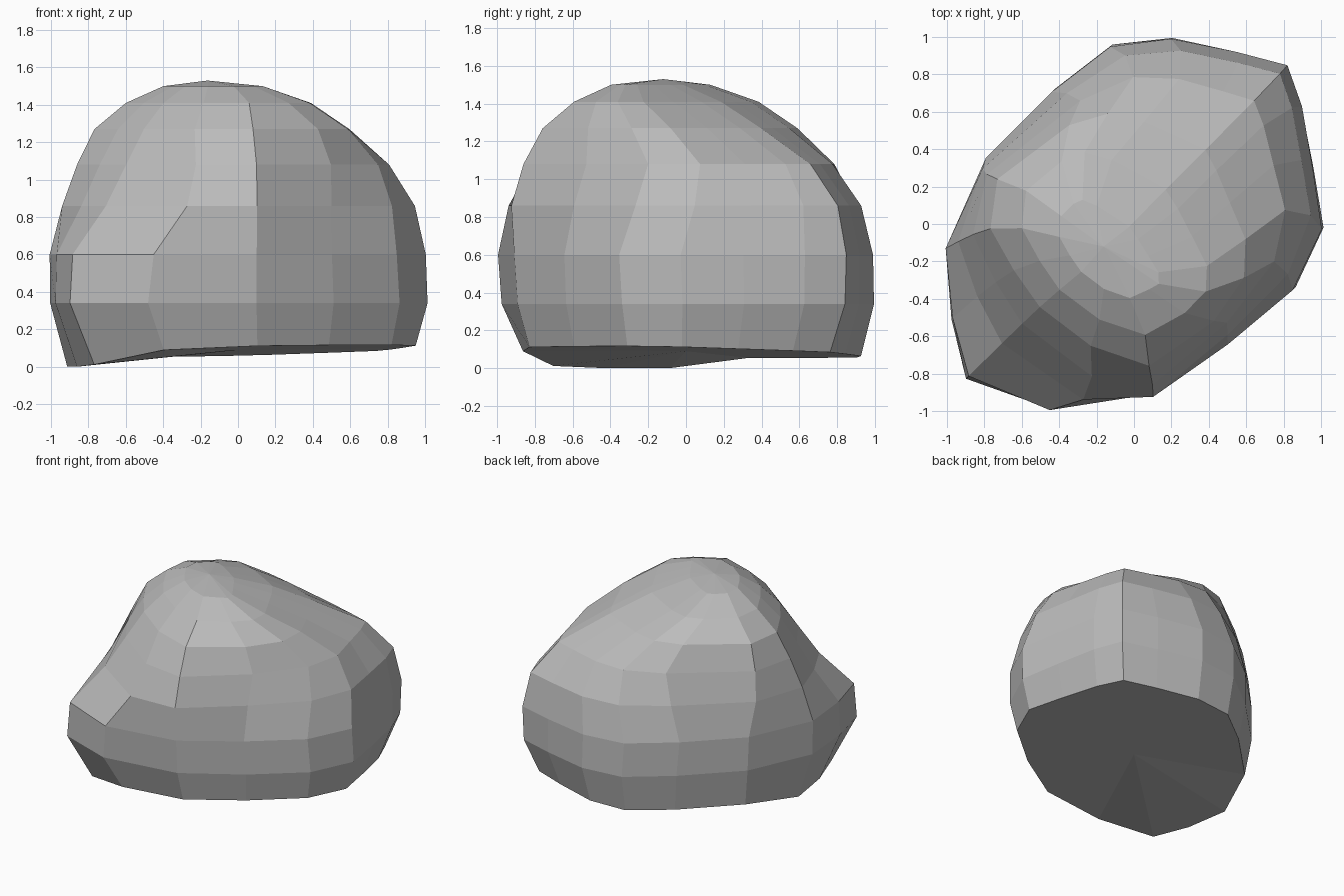
import bpy
import bmesh
import math

cube = bpy.data.objects.get("Cube")
if cube:
    bpy.data.objects.remove(cube, do_unlink=True)

# Stone colour
stone = bpy.data.materials.new("stone_grey")
stone.use_nodes = True
grey = (0.5, 0.5, 0.5, 1.0)
stone.diffuse_color = grey
stone.node_tree.nodes["Principled BSDF"].inputs["Base Color"].default_value = grey

# Widest outline as (along, across) the diagonal long axis
OUTLINE = [(0.58, -0.76), (0.84, -0.56), (1.04, -0.26), (1.18, -0.02),
           (1.08, 0.19), (0.89, 0.46), (0.69, 0.73), (0.35, 0.85),
           (-0.10, 0.81), (-0.56, 0.70), (-1.03, 0.35), (-1.22, -0.05),
           (-1.05, -0.33), (-0.80, -0.62), (-0.30, -0.81), (0.19, -0.81)]
AXIS = -0.2
FAR_REACH, NEAR_REACH, HALF_WIDTH = 1.38, 1.02, 0.85

# Rings: height, far end, near end, half width,
# far roundness, near roundness, far taper, near flare
RINGS = [(0.085, 1.06, -1.04, 0.80, 0.88, 0.95, 0.0, 0.0),
         (0.34, 1.17, -1.22, 0.85, 0.95, 1.0, 0.0, 0.0),
         (0.60, 1.18, -1.20, 0.85, 1.0, 0.95, 0.0, 0.15),
         (0.86, 1.12, -0.95, 0.82, 0.87, 0.65, 0.15, 0.6),
         (1.08, 0.92, -0.80, 0.78, 0.7, 0.55, 0.35, 0.45),
         (1.27, 0.55, -0.67, 0.72, 0.65, 0.5, 0.35, 0.0),
         (1.41, 0.25, -0.53, 0.56, 0.8, 0.6, 0.15, 0.0),
         (1.50, -0.03, -0.38, 0.32, 1.0, 0.6, 0.0, 0.0)]


def place(along, across, z):
    """Turn diagonal-axis coordinates into model coordinates."""
    return ((along + across) / math.sqrt(2), (along - across) / math.sqrt(2), z)


def base_height(z, along, across):
    """Gently sloping underside that dips beneath the near end."""
    dip = 0.25 * min(0, along + 0.4) * max(0, 0.4 - across)
    return max(0, z + 0.04 * across + dip)


def ring_points(index):
    z, far, near, width, far_round, near_round, taper, flare = RINGS[index]
    points = []
    for along, across in OUTLINE:
        offset = along - AXIS
        c = across * width / HALF_WIDTH
        if offset > 0:
            share = offset / FAR_REACH
            a = AXIS + share ** far_round * (far - AXIS)
            c *= 1 - taper * share
        else:
            share = -offset / NEAR_REACH
            a = AXIS + share ** near_round * (near - AXIS)
            if c > 0:
                c *= 1 + flare * share ** 2
        points.append(place(a, c, base_height(z, a, c) if index == 0 else z))
    return points


# Faceted boulder lofted from the rings
bm = bmesh.new()
loops = [[bm.verts.new(p) for p in ring_points(i)] for i in range(len(RINGS))]
count = len(OUTLINE)
for lower, upper in zip(loops, loops[1:]):
    for i in range(count):
        j = (i + 1) % count
        bm.faces.new((lower[i], lower[j], upper[j], upper[i]))

# Fans closing the crown and the base
crown = bm.verts.new(place(-0.2, -0.03, 1.53))
base = bm.verts.new((0, 0, 0.09))
for loop, tip in ((loops[-1], crown), (loops[0], base)):
    for i in range(count):
        bm.faces.new((loop[i], loop[(i + 1) % count], tip))

bmesh.ops.recalc_face_normals(bm, faces=bm.faces)
mesh = bpy.data.meshes.new("boulder")
bm.to_mesh(mesh)
bm.free()
mesh.materials.append(stone)
boulder = bpy.data.objects.new("boulder", mesh)
bpy.context.collection.objects.link(boulder)
